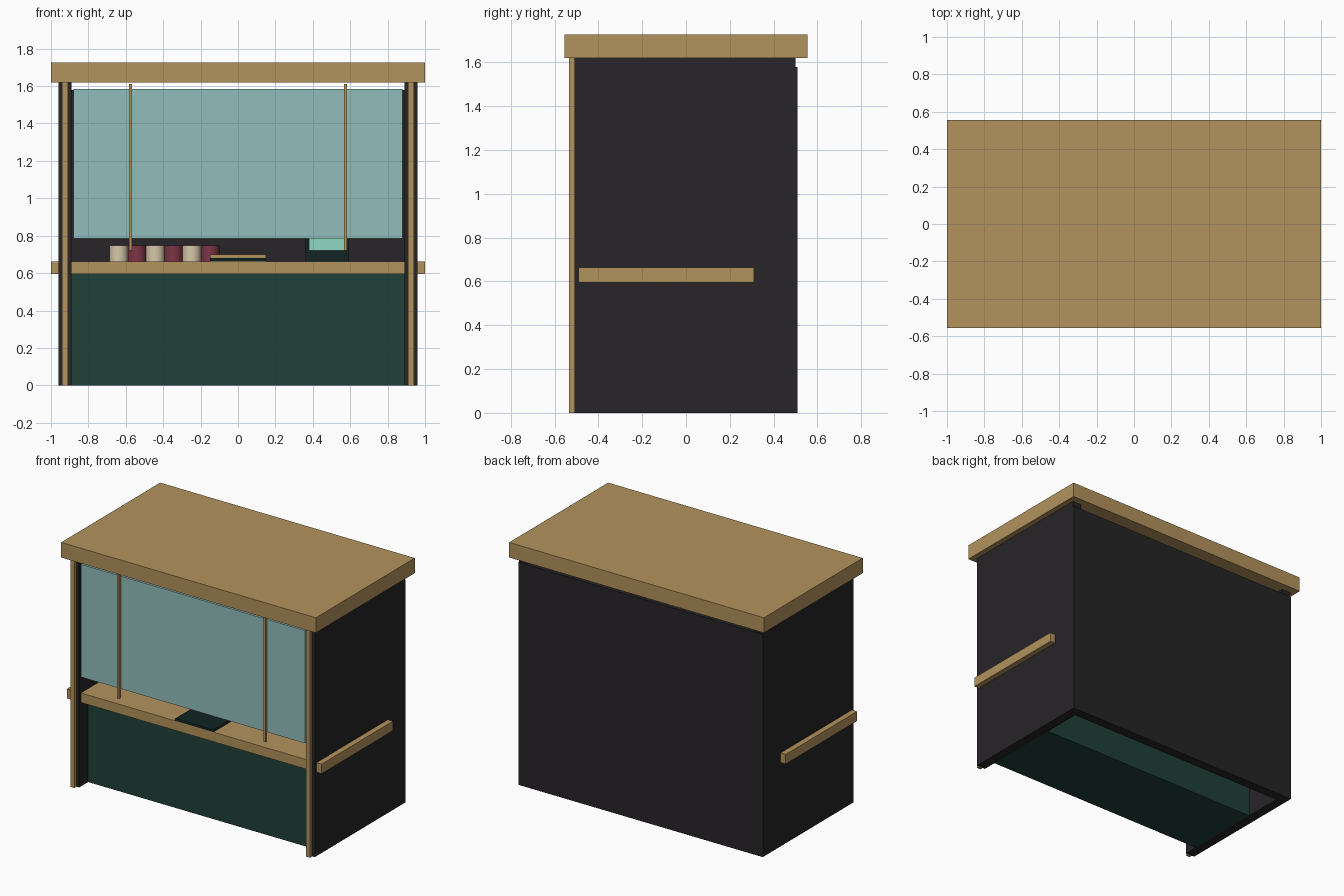
import bpy, math

if "Cube" in bpy.data.objects:
    bpy.data.objects.remove(bpy.data.objects["Cube"])


def material(name, rgb):
    m = bpy.data.materials.new(name)
    m.diffuse_color = (*rgb, 1)
    m.use_nodes = True
    m.node_tree.nodes["Principled BSDF"].inputs["Base Color"].default_value = m.diffuse_color
    return m


wood = material("wood", (0.45, 0.29, 0.11))
dark = material("charcoal", (0.020, 0.018, 0.020))
green = material("dark_green", (0.014, 0.05, 0.04))
black_green = material("black_green", (0.006, 0.018, 0.017))
glass = material("pale_glass", (0.28, 0.51, 0.50))
screen = material("screen_mint", (0.28, 0.68, 0.54))
cream = material("cream", (0.68, 0.58, 0.40))
maroon = material("maroon", (0.20, 0.035, 0.06))


def box(name, x, y, z, mat):
    """Box from (min, max) ranges on each axis."""
    c = [(a + b) / 2 for a, b in (x, y, z)]
    bpy.ops.mesh.primitive_cube_add(size=1, location=c)
    o = bpy.context.object
    o.name = name
    o.scale = [b - a for a, b in (x, y, z)]
    bpy.ops.object.transform_apply(location=False, rotation=False, scale=True)
    o.data.materials.append(mat)
    return o


# Shell: roof, back and side walls
box("roof", (-1, 1), (-0.555, 0.555), (1.62, 1.727), wood)
box("back_wall", (-0.96, 0.96), (0.44, 0.51), (0, 1.58), dark)
for side, s in (("left", -1), ("right", 1)):
    def span(a, b):
        return tuple(sorted((s * a, s * b)))
    box(side + "_wall", span(0.89, 0.96), (-0.51, 0.50), (0, 1.62), dark)
    box(side + "_front_trim", span(0.91, 0.94), (-0.535, -0.51), (0, 1.62), wood)
    box(side + "_window_bar", span(0.566, 0.584), (-0.524, -0.506), (0.72, 1.61), wood)

# Counter and window
box("counter_body", (-0.89, 0.89), (-0.41, 0.155), (0, 0.6), green)
box("counter_top", (-1, 1), (-0.49, 0.31), (0.595, 0.663), wood)
box("window_pane", (-0.88, 0.88), (-0.506, -0.49), (0.785, 1.585), glass)

# Service tray at the front of the counter
box("tray", (-0.15, 0.15), (-0.49, -0.30), (0.66, 0.68), black_green)
box("tray_lip", (-0.15, 0.15), (-0.31, -0.29), (0.68, 0.70), wood)

# Row of pots behind the window
for i in range(6):
    bpy.ops.mesh.primitive_cylinder_add(
        vertices=24, radius=0.05, depth=0.085, location=(-0.637 + i * 0.0975, -0.05, 0.7055))
    pot = bpy.context.object
    pot.name = "pot_%d" % (i + 1)
    pot.data.materials.append((cream, maroon)[i % 2])
    bpy.ops.object.shade_smooth_by_angle(angle=math.radians(40))

# Till with a screen
box("till_body", (0.36, 0.59), (-0.10, -0.04), (0.66, 0.86), black_green)
box("till_screen", (0.38, 0.57), (-0.11, -0.10), (0.72, 0.84), screen)
